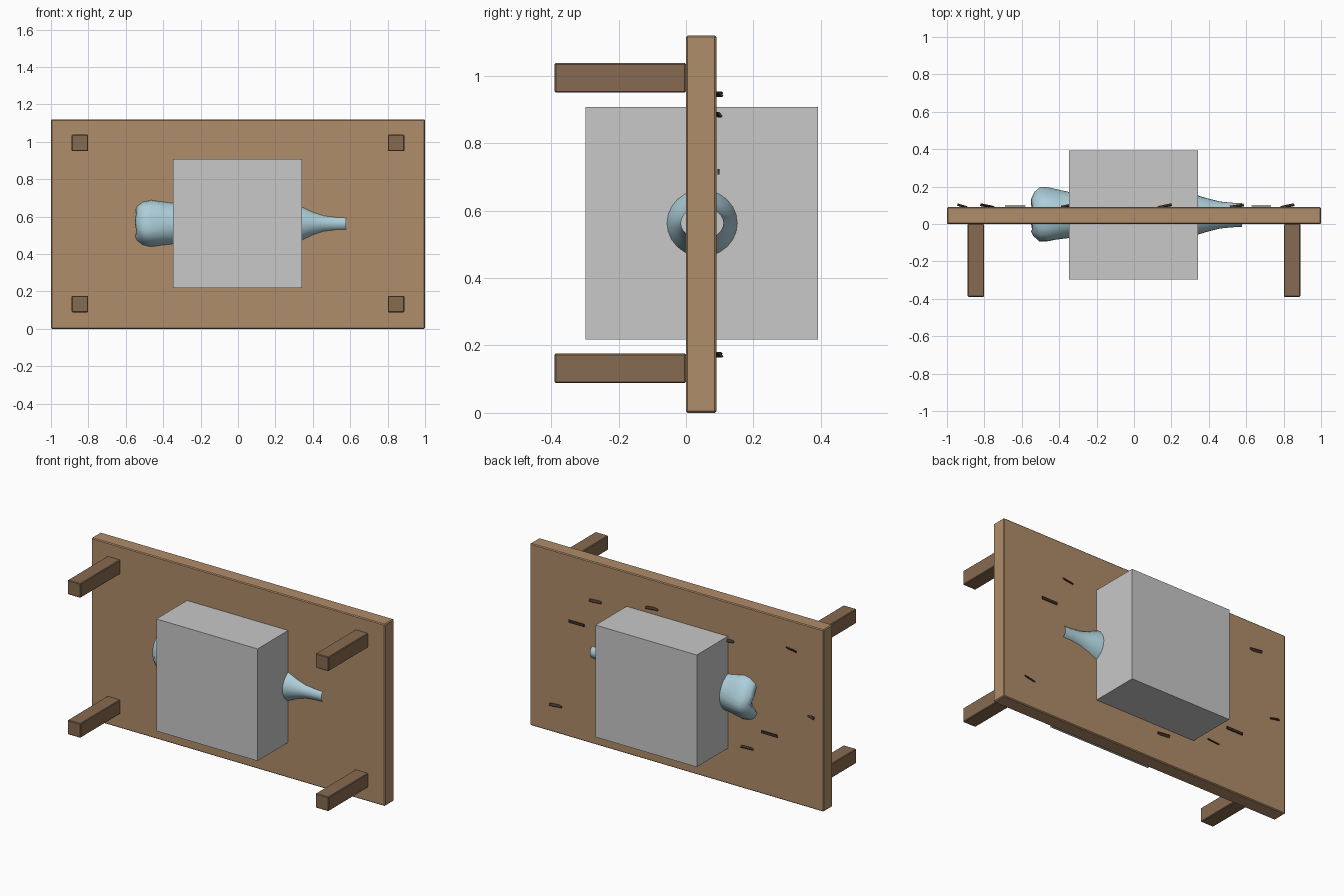
import bpy, bmesh, math
from mathutils import Matrix

if "Cube" in bpy.data.objects:
    bpy.data.objects.remove(bpy.data.objects["Cube"])


def material(name, rgb):
    m = bpy.data.materials.new(name)
    m.diffuse_color = (*rgb, 1)
    m.use_nodes = True
    m.node_tree.nodes["Principled BSDF"].inputs["Base Color"].default_value = m.diffuse_color
    return m


WOOD = material("table wood", (0.434, 0.266, 0.144))
DARK = material("dark leg wood", (0.242, 0.147, 0.082))
GREY = material("plain grey", (0.578, 0.578, 0.578))
GLASS = material("pale blue glass", (0.418, 0.623, 0.70))
SPLINTER = material("splinter brown", (0.05, 0.03, 0.02))


def finish(name, bm, mat):
    mesh = bpy.data.meshes.new(name)
    bm.to_mesh(mesh)
    bm.free()
    ob = bpy.data.objects.new(name, mesh)
    bpy.context.collection.objects.link(ob)
    mesh.materials.append(mat)
    return ob


def box(name, centre, size, mat, bevel=0.0, turn=Matrix()):
    bm = bmesh.new()
    bmesh.ops.create_cube(bm, size=1)
    bm.transform(Matrix.Translation(centre) @ turn @ Matrix.Diagonal((*size, 1)))
    ob = finish(name, bm, mat)
    if bevel:
        mod = ob.modifiers.new("soft edge", "BEVEL")
        mod.width = bevel
        mod.segments = 1
    return ob


# Overturned table: top standing on edge, legs pointing forward
box("table_top", (0, 0.045, 0.56), (2, 0.09, 1.12), WOOD, 0.005)
for x in (-0.845, 0.845):
    for z in (0.132, 0.994):
        box("table_leg", (x, -0.195, z), (0.088, 0.39, 0.088), DARK, 0.004)

# Cube through the table
box("cube_block", (-0.003, 0.047, 0.563), (0.69, 0.69, 0.69), GREY)

# Bottle lying along x: (x, y radius, z radius, dent amount), concave base to open neck
RINGS = [(-0.50, 0.03, 0.03, 0), (-0.52, 0.065, 0.06, 0.002),
         (-0.548, 0.092, 0.085, 0.006), (-0.535, 0.118, 0.108, 0.008),
         (-0.505, 0.145, 0.128, 0.007), (-0.46, 0.143, 0.138, 0.006),
         (-0.40, 0.132, 0.127, 0.003), (-0.345, 0.123, 0.12, 0),
         (0.0, 0.122, 0.12, 0), (0.26, 0.12, 0.118, 0),
         (0.34, 0.105, 0.10, 0), (0.40, 0.087, 0.073, 0),
         (0.46, 0.072, 0.055, 0), (0.52, 0.066, 0.049, 0),
         (0.578, 0.063, 0.048, 0)]
SIDES = 24
bm = bmesh.new()
loops = []
for x, ry, rz, dent in RINGS:
    loop = []
    for i in range(SIDES):
        a = 2 * math.pi * i / SIDES
        d = dent * math.cos(5 * a + 0.6)
        loop.append(bm.verts.new((x + 0.6 * d, 0.048 + (ry + d) * math.cos(a),
                                  0.563 + (rz + d) * math.sin(a))))
    loops.append(loop)
for a, b in zip(loops, loops[1:]):
    for i in range(SIDES):
        j = (i + 1) % SIDES
        bm.faces.new((a[i], a[j], b[j], b[i]))
bm.faces.new(loops[0])
bmesh.ops.recalc_face_normals(bm, faces=bm.faces)
for f in bm.faces:
    f.smooth = True
finish("bottle", bm, GLASS)

# Splinters on the back: (x, z, length, tilt about z, roll about x)
SPLINTERS = [(0.55, 0.885, 0.075, 0.15, 0.7), (0.68, 0.715, 0.105, 0, 0),
             (0.165, 0.945, 0.075, 0.2, 0.7), (-0.36, 0.885, 0.06, 0.2, 0.7),
             (-0.785, 0.945, 0.075, -0.2, -0.7), (-0.918, 0.565, 0.055, -0.3, 0.5),
             (-0.635, 0.385, 0.11, 0, 0), (-0.485, 0.26, 0.08, 0.1, 1.1),
             (-0.13, 0.172, 0.075, -0.15, -0.7), (0.82, 0.172, 0.075, 0.2, 0.7)]
for x, z, length, tilt, roll in SPLINTERS:
    turn = Matrix.Rotation(tilt, 4, "Z") @ Matrix.Rotation(roll, 4, "X")
    box("splinter", (x, 0.096, z), (length, 0.006, 0.016), SPLINTER, turn=turn)
